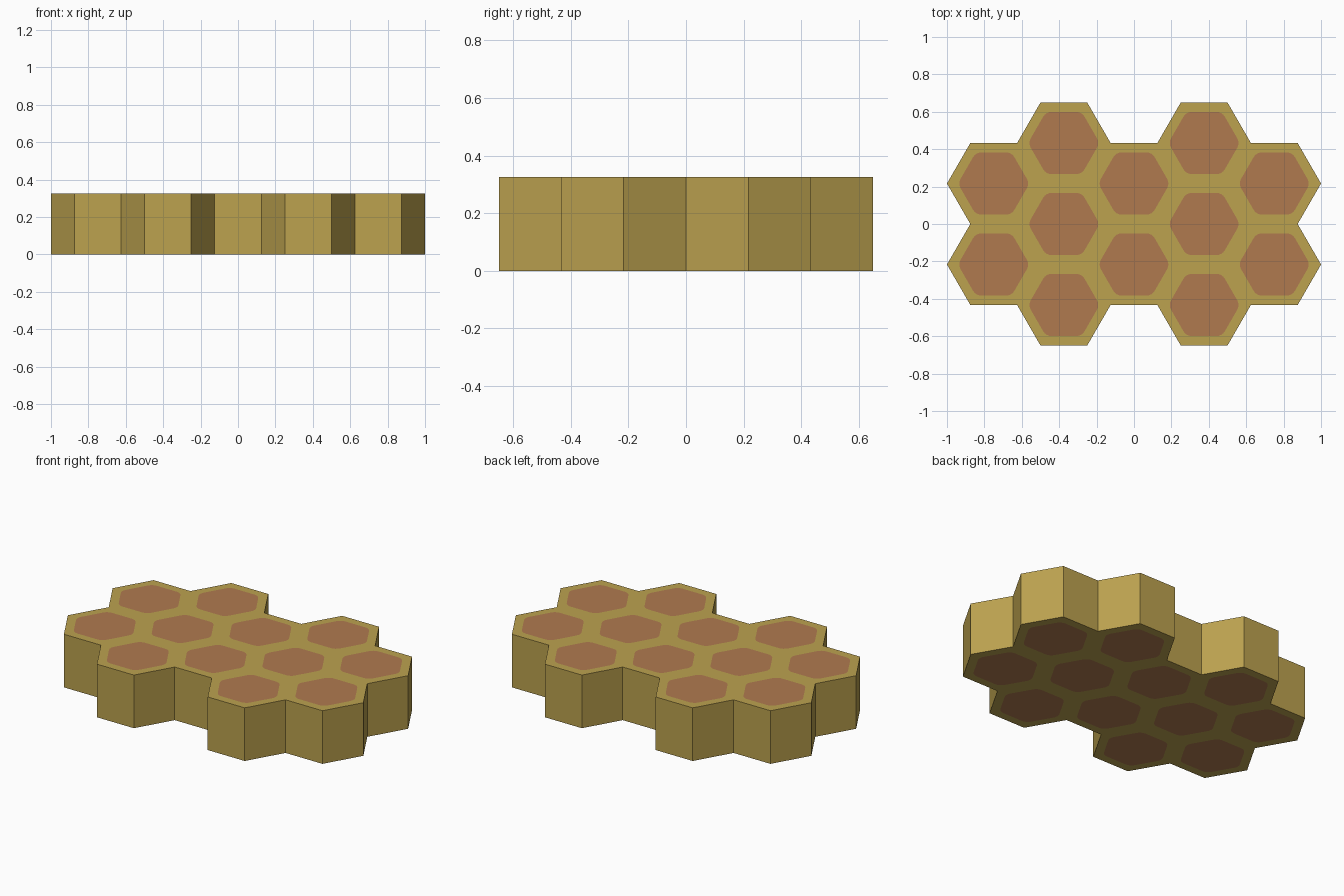
import bpy, bmesh, math
from mathutils import Vector

if "Cube" in bpy.data.objects:
    bpy.data.objects.remove(bpy.data.objects["Cube"])

R = 0.25                        # cell circumradius
ROW = R * math.sqrt(3) / 2      # half the cell height
HEIGHT = 0.325
APOTHEM, ROUND = 0.166, 0.05    # inner patch: half height, corner radius
ARC = 4                         # segments per rounded patch corner


def srgb(*rgb):
    lin = [((c / 255 + 0.055) / 1.055) ** 2.4 for c in rgb]
    return (*lin, 1)


def material(name, colour):
    m = bpy.data.materials.new(name)
    m.diffuse_color = colour
    m.use_nodes = True
    m.node_tree.nodes["Principled BSDF"].inputs["Base Color"].default_value = m.diffuse_color
    return m


def polar(r, a):
    return Vector((r * math.cos(a), r * math.sin(a), 0))


def add_cell(bm, x, y):
    """Flat hexagon with a rounded hexagonal patch in its middle."""
    c = Vector((x, y, 0))
    outer, inner = [], []
    for i in range(6):
        a = i * math.pi / 3
        outer.append(bm.verts.new(c + polar(R, a)))
        mid = c + polar((APOTHEM - ROUND) * 2 / math.sqrt(3), a)
        inner.append([bm.verts.new(mid + polar(ROUND, a + (k / ARC - 0.5) * math.pi / 3))
                      for k in range(ARC + 1)])
    for i in range(6):
        j = (i + 1) % 6
        for k in range(ARC):
            bm.faces.new((outer[i], inner[i][k + 1], inner[i][k]))
        bm.faces.new((outer[i], outer[j], inner[j][0], inner[i][-1]))
    bm.faces.new([v for corner in inner for v in corner]).material_index = 1


# Honeycomb layer: columns of 2, 3, 2, 3, 2 cells
bm = bmesh.new()
for col in range(-2, 3):
    rows = (-2, 0, 2) if col % 2 else (-1, 1)
    for row in rows:
        add_cell(bm, col * R * 1.5, row * ROW)
bmesh.ops.remove_doubles(bm, verts=bm.verts[:], dist=0.001)

# Raise into a solid slab, keeping the underside
ext = bmesh.ops.extrude_face_region(bm, geom=bm.faces[:], use_keep_orig=True)
bmesh.ops.translate(bm, vec=(0, 0, HEIGHT),
                    verts=[g for g in ext["geom"] if isinstance(g, bmesh.types.BMVert)])
bmesh.ops.recalc_face_normals(bm, faces=bm.faces[:])
bm.normal_update()
for f in bm.faces:
    if abs(f.normal.z) < 0.5:   # outer walls are all frame colour
        f.material_index = 0

mesh = bpy.data.meshes.new("honeycomb_slab")
bm.to_mesh(mesh)
bm.free()
mesh.materials.append(material("ochre_frame", srgb(188, 162, 79)))
mesh.materials.append(material("brown_cell", srgb(176, 122, 79)))
slab = bpy.data.objects.new("honeycomb_slab", mesh)
bpy.context.collection.objects.link(slab)
